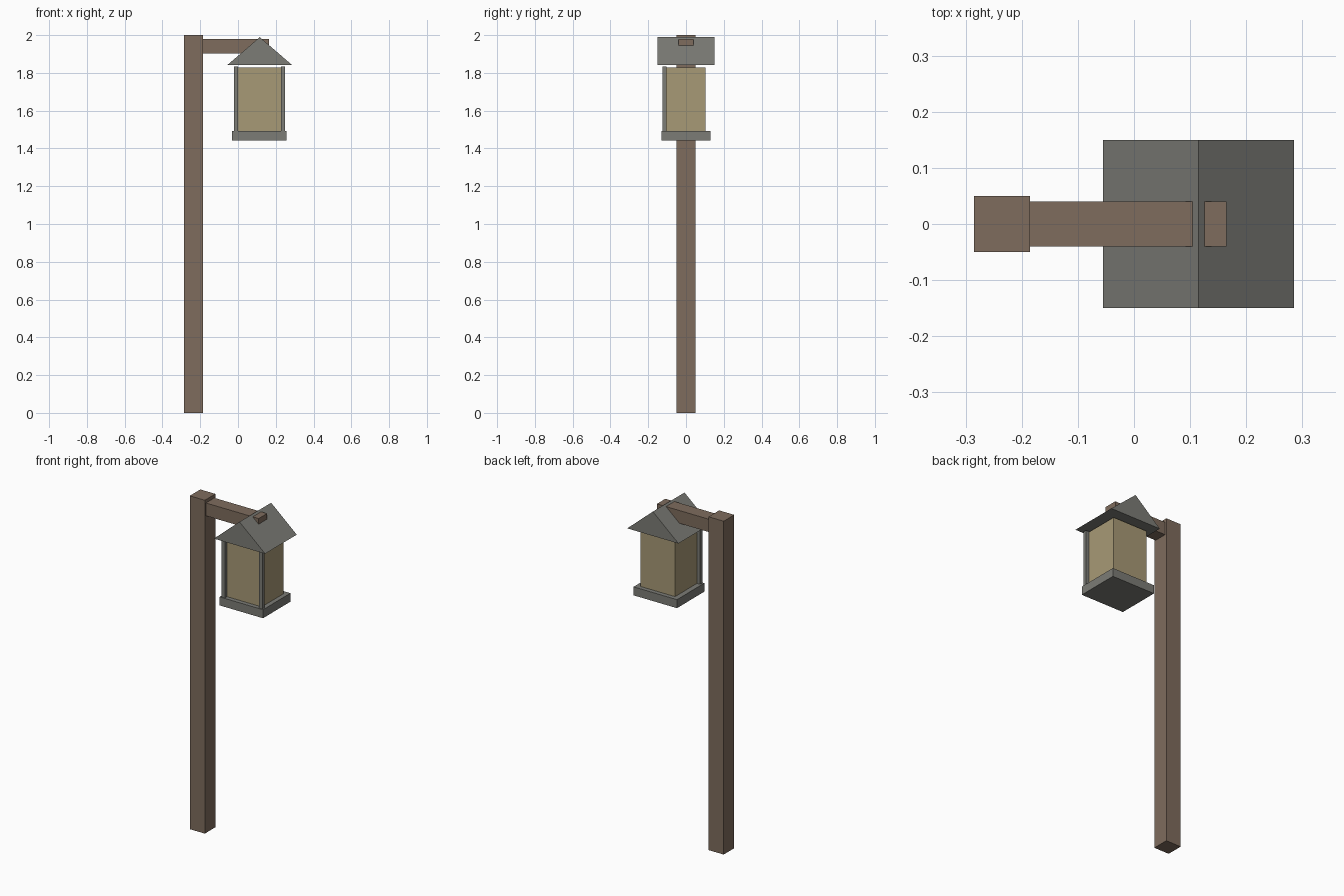
import bpy

if "Cube" in bpy.data.objects:
    bpy.data.objects.remove(bpy.data.objects["Cube"])


def material(name, rgb):
    m = bpy.data.materials.new(name)
    m.diffuse_color = (*rgb, 1)
    m.use_nodes = True
    m.node_tree.nodes["Principled BSDF"].inputs["Base Color"].default_value = m.diffuse_color
    return m


wood = material("wood", (0.21, 0.15, 0.11))
metal = material("metal", (0.20, 0.20, 0.18))
glass = material("glass", (0.39, 0.32, 0.18))


def prism(name, profile, y0, y1, mat):
    """Extrude an x-z profile (counter-clockwise seen from the front) along y."""
    n = len(profile)
    verts = [(x, y, z) for y in (y0, y1) for x, z in profile]
    faces = [tuple(range(n)), tuple(reversed(range(n, 2 * n)))]
    faces += [(i, i + n, (i + 1) % n + n, (i + 1) % n) for i in range(n)]
    mesh = bpy.data.meshes.new(name)
    mesh.from_pydata(verts, [], faces)
    mesh.materials.append(mat)
    obj = bpy.data.objects.new(name, mesh)
    bpy.context.collection.objects.link(obj)
    return obj


def box(name, x0, x1, y0, y1, z0, z1, mat):
    return prism(name, [(x0, z0), (x1, z0), (x1, z1), (x0, z1)], y0, y1, mat)


# Wooden post and arm
box("post", -0.285, -0.185, -0.05, 0.05, 0, 2, wood)
box("arm", -0.185, 0.165, -0.04, 0.04, 1.903, 1.98, wood)

# Lantern: base tray, glass body, two front corner bars
box("lantern_base", -0.031, 0.257, -0.13, 0.13, 1.441, 1.492, metal)
box("lantern_glass", 0.0, 0.23, -0.104, 0.104, 1.492, 1.828, glass)
for side, x in (("left", -0.021), ("right", 0.228)):
    box(f"{side}_corner_bar", x, x + 0.021, -0.125, -0.104, 1.492, 1.833, metal)

# Gabled roof pierced by the arm
prism("lantern_roof", [(-0.055, 1.843), (0.285, 1.843), (0.115, 1.989)], -0.15, 0.15, metal)
